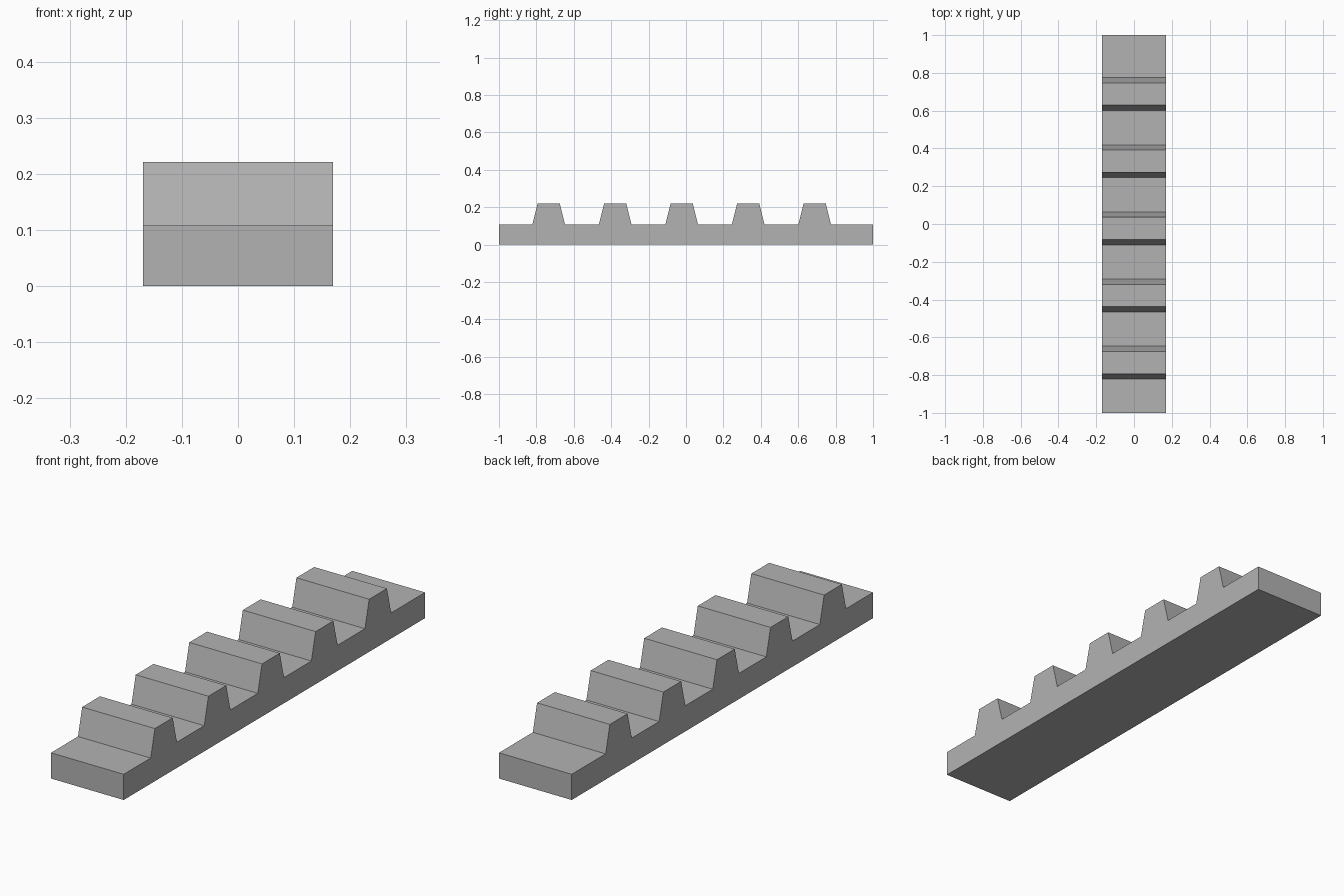
import bpy
import bmesh

if "Cube" in bpy.data.objects:
    bpy.data.objects.remove(bpy.data.objects["Cube"])

HALF_WIDTH = 0.169
BASE_Z, TOP_Z = 0.108, 0.221
TOOTH_COUNT, PITCH, FIRST_TOOTH = 5, 0.3555, -0.734
FOOT, CREST = 0.087, 0.059  # half lengths of a tooth at its foot and crest

# Plain grey material
grey = bpy.data.materials.new("plain grey")
grey.use_nodes = True
colour = (0.45, 0.45, 0.45, 1)
grey.diffuse_color = colour
grey.node_tree.nodes["Principled BSDF"].inputs["Base Color"].default_value = colour

# Side profile (y, z): flat bar with evenly spaced tapered teeth
profile = [(-1, 0), (-1, BASE_Z)]
for i in range(TOOTH_COUNT):
    y = FIRST_TOOTH + i * PITCH
    profile += [(y - FOOT, BASE_Z), (y - CREST, TOP_Z),
                (y + CREST, TOP_Z), (y + FOOT, BASE_Z)]
profile += [(1, BASE_Z), (1, 0)]

# Extrude the profile across the width
bm = bmesh.new()
side = bm.faces.new([bm.verts.new((-HALF_WIDTH, y, z)) for y, z in profile])
result = bmesh.ops.extrude_face_region(bm, geom=[side], use_keep_orig=True)
moved = [v for v in result["geom"] if isinstance(v, bmesh.types.BMVert)]
bmesh.ops.translate(bm, verts=moved, vec=(2 * HALF_WIDTH, 0, 0))
bmesh.ops.recalc_face_normals(bm, faces=bm.faces)

mesh = bpy.data.meshes.new("toothed_rack")
bm.to_mesh(mesh)
bm.free()
mesh.materials.append(grey)
rack = bpy.data.objects.new("toothed_rack", mesh)
bpy.context.collection.objects.link(rack)
